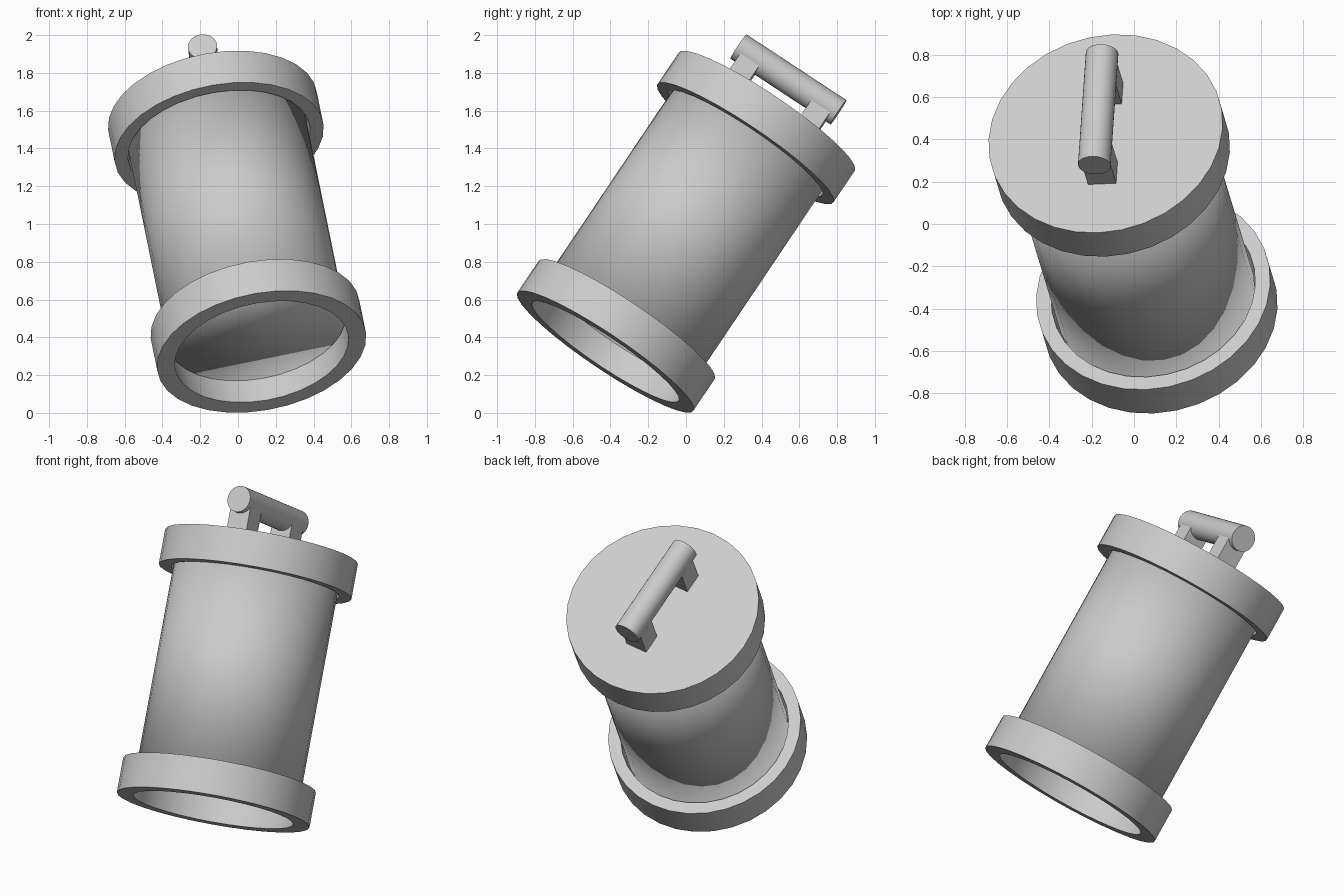
import bpy, math
from mathutils import Matrix, Vector

if "Cube" in bpy.data.objects:
    bpy.data.objects.remove(bpy.data.objects["Cube"])

SIDES = 32
HEIGHT = 1.553                      # lower rim to lid top, along the tilted axis
BASE = Vector((0.125, -0.427, 0.324))

# Tilted frame: local z is the canister axis, local y runs along the grip
axis = Vector((-0.167, 0.55, 0.818)).normalized()
grip_dir = Vector((0.06, 0.83, -0.556))
grip_dir = (grip_dir - axis * grip_dir.dot(axis)).normalized()
side_dir = grip_dir.cross(axis)
FRAME = Matrix.Translation(BASE) @ Matrix((side_dir, grip_dir, axis)).transposed().to_4x4()


def finish(obj, name, by_angle=True):
    obj.name = name
    obj.data.transform(FRAME @ obj.matrix_basis)
    obj.matrix_basis = Matrix()
    bpy.ops.object.select_all(action='DESELECT')
    obj.select_set(True)
    bpy.context.view_layer.objects.active = obj
    if by_angle:
        bpy.ops.object.shade_smooth_by_angle(angle=math.radians(30))
    else:
        bpy.ops.object.shade_smooth()


def cylinder(name, radius, depth, centre, rotation=(0, 0, 0), by_angle=True):
    bpy.ops.mesh.primitive_cylinder_add(vertices=SIDES, radius=radius, depth=depth,
                                        location=centre, rotation=rotation)
    obj = bpy.context.object
    bpy.context.view_layer.update()
    finish(obj, name, by_angle)


def lathe(name, profile, closed):
    """Revolve (radius, height) points; an open profile gets its ends capped."""
    n = len(profile)
    verts = [(r * math.cos(t), r * math.sin(t), z)
             for t in (2 * math.pi * k / SIDES for k in range(SIDES))
             for r, z in profile]
    faces = []
    for k in range(SIDES):
        a, b = k * n, (k + 1) % SIDES * n
        for i in range(n if closed else n - 1):
            j = (i + 1) % n
            faces.append((a + i, b + i, b + j, a + j))
    if not closed:
        faces.append([k * n for k in reversed(range(SIDES))])
        faces.append([k * n + n - 1 for k in range(SIDES)])
    mesh = bpy.data.meshes.new(name)
    mesh.from_pydata(verts, [], faces)
    obj = bpy.data.objects.new(name, mesh)
    bpy.context.collection.objects.link(obj)
    finish(obj, name)


# Body: fully smooth capped drum, recessed inside both rims
RECESS = 0.147
cylinder("body", 0.478, HEIGHT - 2 * RECESS, (0, 0, HEIGHT / 2), by_angle=False)

# Lower rim: open ring around the foot of the body
lathe("lower_rim", [(0.467, 0), (0.562, 0), (0.562, 0.205), (0.49, 0.205)], True)

# Lid: solid top with a skirt hanging around the body
lathe("lid", [(0.484, HEIGHT - RECESS), (0.49, HEIGHT - 0.205),
              (0.562, HEIGHT - 0.205), (0.562, HEIGHT)], False)

# Handle: round grip on two square posts
cylinder("handle_grip", 0.077, 0.635, (0, 0, HEIGHT + 0.209), (math.pi / 2, 0, 0))
for label, s in (("upper", -1), ("lower", 1)):
    bpy.ops.mesh.primitive_cube_add(size=1, location=(0, s * 0.225, HEIGHT + 0.09))
    post = bpy.context.object
    post.scale = (0.135, 0.12, 0.2)
    bpy.context.view_layer.update()
    finish(post, label + "_handle_post")
